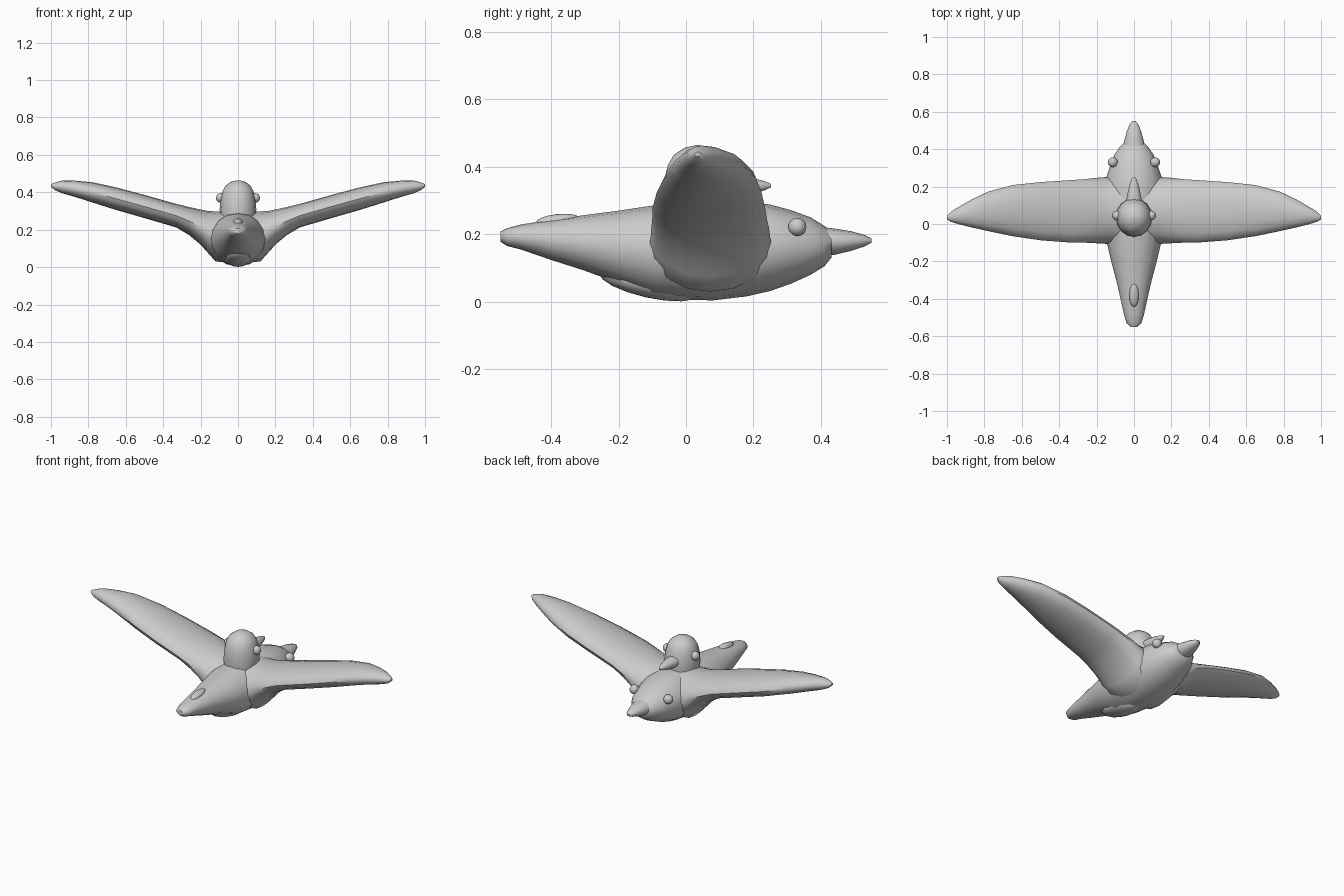
import bpy, bmesh, math
from mathutils import Vector

if "Cube" in bpy.data.objects:
    bpy.data.objects.remove(bpy.data.objects["Cube"])


def loft(name, rings, axis, sides=16, mirror=False):
    """Skin elliptical rings: (pos, cross centre, cross half, z centre, z half)."""
    bm = bmesh.new()
    loops = []
    for p, c, h, zc, hz in rings:
        loop = []
        for i in range(sides):
            a = 2 * math.pi * i / sides
            u, z = c + h * math.cos(a), zc + hz * math.sin(a)
            loop.append(bm.verts.new((p, u, z) if axis == 'X' else (u, p, z)))
        loops.append(loop)
    for a, b in zip(loops, loops[1:]):
        for i in range(sides):
            j = (i + 1) % sides
            bm.faces.new((a[i], a[j], b[j], b[i]))
    bm.faces.new(loops[0])
    bm.faces.new(loops[-1])
    bmesh.ops.recalc_face_normals(bm, faces=bm.faces)
    return finish(name, bm, mirror)


def finish(name, bm, mirror=False):
    me = bpy.data.meshes.new(name)
    bm.to_mesh(me)
    bm.free()
    ob = bpy.data.objects.new(name, me)
    bpy.context.collection.objects.link(ob)
    bpy.context.view_layer.objects.active = ob
    bpy.ops.object.select_all(action='DESELECT')
    ob.select_set(True)
    bpy.ops.object.shade_smooth_by_angle(angle=math.radians(45))
    if mirror:
        m = ob.modifiers.new("Mirror", 'MIRROR')
        m.use_axis = (True, False, False)
    return ob


def ball(name, loc, size, tilt=0, mirror=False):
    bm = bmesh.new()
    bmesh.ops.create_uvsphere(bm, u_segments=12, v_segments=8, radius=1)
    ob_scale = Vector(size)
    ct, st = math.cos(tilt), math.sin(tilt)
    for v in bm.verts:
        x, y, z = (v.co[i] * ob_scale[i] for i in range(3))
        v.co = Vector((x, y * ct - z * st, y * st + z * ct)) + Vector(loc)
    return finish(name, bm, mirror)


# Body from tail to face: top and bottom profile with half width
profile = [(-.55, .018, .178, .208), (-.53, .04, .165, .218), (-.49, .052, .155, .229),
           (-.4, .072, .124, .243), (-.3, .095, .092, .257), (-.2, .122, .055, .27),
           (-.1, .145, .017, .285), (0, .155, .006, .293), (.08, .16, .004, .297),
           (.18, .157, .016, .297), (.25, .148, .032, .288), (.31, .128, .053, .272),
           (.37, .105, .08, .25), (.41, .078, .105, .225), (.432, .055, .132, .207)]
loft("body", [(y, 0, w, (b + t) / 2, (t - b) / 2) for y, w, b, t in profile], 'Y')

# Wings: trailing and leading edge, bottom and top heights along the span
span = [(.0, -.11, .25, .02, .295), (.12, -.11, .255, .03, .298), (.16, -.105, .25, .075, .3),
        (.2, -.103, .247, .12, .308), (.26, -.1, .24, .17, .321), (.33, -.1, .235, .212, .338),
        (.5, -.087, .224, .262, .386), (.65, -.065, .208, .305, .426),
        (.78, -.038, .173, .346, .454), (.87, -.018, .13, .375, .462),
        (.94, .0, .09, .395, .463), (.98, .012, .064, .412, .452), (1.0, .025, .045, .43, .444)]
loft("wing", [(x, (a + b) / 2, (b - a) / 2, (c + d) / 2, (d - c) / 2)
              for x, a, b, c, d in span], 'X', mirror=True)

# Large beak
loft("beak", [(.40, 0, .058, .178, .044), (.44, 0, .053, .178, .039), (.49, 0, .04, .18, .029),
              (.53, 0, .025, .181, .017), (.55, 0, .009, .181, .006)], 'Y', 12)
# Eyes, tail crest and tucked feet lump
ball("eye", (.113, .33, .222), (.027, .027, .027), mirror=True)
ball("tail_crest", (0, -.38, .24), (.026, .066, .02), .1)
ball("belly_lump", (0, -.11, .052), (.07, .15, .04), -.22)

# Upper head: stacked dome
bm = bmesh.new()
N = 16
dome = [(.1, .27), (.102, .31), (.098, .36), (.087, .405), (.07, .435), (.04, .456), (.006, .464)]
prev = None
for r, z in dome:
    ring = [bm.verts.new((r * math.cos(2 * math.pi * i / N) * .96,
                          .035 + r * math.sin(2 * math.pi * i / N) * 1.02, z)) for i in range(N)]
    if prev:
        for i in range(N):
            j = (i + 1) % N
            bm.faces.new((prev[i], prev[j], ring[j], ring[i]))
    else:
        bm.faces.new(ring[::-1])
    prev = ring
bm.faces.new(prev)
finish("upper_head", bm)

# Upper head's beak and eyes
loft("upper_beak", [(.1, 0, .042, .342, .034), (.15, 0, .038, .342, .031), (.2, 0, .026, .343, .023),
                    (.235, 0, .015, .344, .013), (.252, 0, .005, .344, .005)], 'Y', 12)
ball("upper_eye", (.092, .045, .37), (.026, .026, .026), mirror=True)
